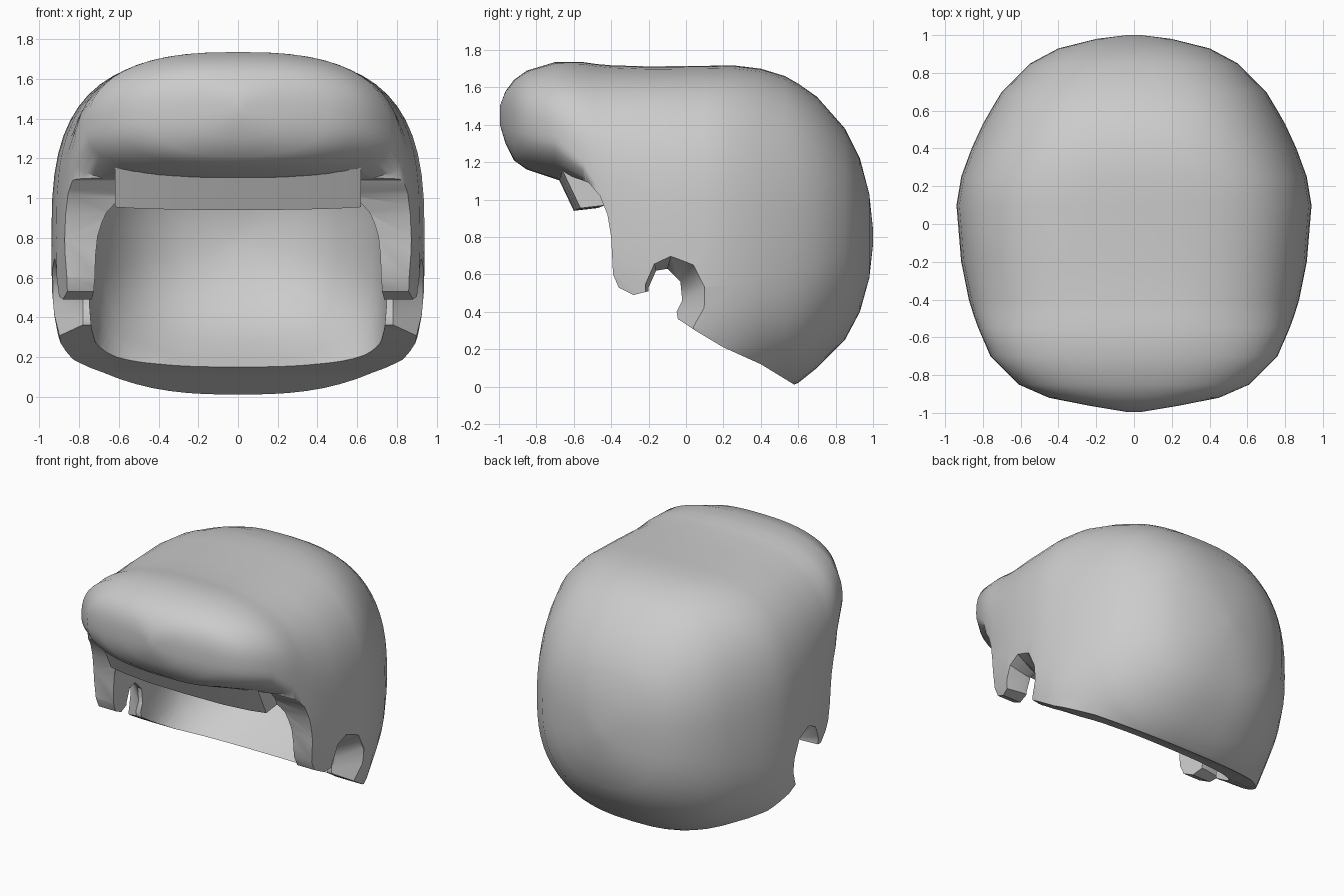
import bpy, bmesh, math

if "Cube" in bpy.data.objects:
    bpy.data.objects.remove(bpy.data.objects["Cube"], do_unlink=True)

grey = bpy.data.materials.new("soft grey")
grey.use_nodes = True
grey.diffuse_color = (0.6, 0.6, 0.6, 1)
grey.node_tree.nodes["Principled BSDF"].inputs["Base Color"].default_value = (0.6, 0.6, 0.6, 1)


def skin(name, rings):
    """Closed solid through a list of equal-length point rings."""
    bm = bmesh.new()
    loops = [[bm.verts.new(p) for p in ring] for ring in rings]
    count = len(loops[0])
    for a, b in zip(loops, loops[1:]):
        for i in range(count):
            j = (i + 1) % count
            bm.faces.new((a[i], a[j], b[j], b[i]))
    bm.faces.new(loops[0])
    bm.faces.new(loops[-1])
    bmesh.ops.recalc_face_normals(bm, faces=bm.faces)
    mesh = bpy.data.meshes.new(name)
    bm.to_mesh(mesh)
    bm.free()
    obj = bpy.data.objects.new(name, mesh)
    bpy.context.collection.objects.link(obj)
    mesh.materials.append(grey)
    return obj


def section(y, w, mid, top, bottom, n, count=56):
    """Rounded-box cross-section across the head at depth y."""
    ring = []
    for i in range(count):
        t = 2 * math.pi * i / count
        c, s = math.cos(t), math.sin(t)
        height = (top - mid) if s > 0 else (mid - bottom)
        ring.append((math.copysign(w * abs(c) ** (2 / n), c), y,
                     mid + math.copysign(height * abs(s) ** (2 / n), s)))
    return ring


def profile(points, x, dy=0, dz=0):
    return [(x, y + dy, z + dz) for y, z in points]


def carve(obj, cutter):
    mod = obj.modifiers.new("carve", 'BOOLEAN')
    mod.operation, mod.solver, mod.object = 'DIFFERENCE', 'EXACT', cutter
    bpy.context.view_layer.objects.active = obj
    bpy.ops.object.modifier_apply(modifier=mod.name)
    bpy.data.objects.remove(cutter, do_unlink=True)


# Outer volume: fringe roll, flat crown and round back
outer = [
    (-0.995, .04, 1.45, 1.50, 1.40, 2.2), (-0.965, .22, 1.43, 1.58, 1.30, 2.3),
    (-0.92, .45, 1.42, 1.64, 1.21, 2.4), (-0.85, .61, 1.39, 1.69, 1.16, 2.5),
    (-0.70, .76, 1.34, 1.735, 1.11, 2.5), (-0.55, .825, 1.2, 1.735, 1.06, 2.6),
    (-0.48, .85, 1.08, 1.725, .6, 2.75), (-0.4, .875, .95, 1.718, 0, 2.9),
    (-0.2, .915, .8, 1.712, -.15, 3.1), (0.1, .94, .75, 1.715, -.15, 3.1),
    (0.25, .915, .75, 1.718, -.14, 3), (0.4, .86, .75, 1.70, -.06, 2.8),
    (0.53, .80, .75, 1.66, -.01, 2.7), (0.6, .76, .76, 1.62, .02, 2.7),
    (0.7, .70, .78, 1.55, .1, 2.6), (0.85, .55, .8, 1.38, .25, 2.5),
    (0.93, .40, .8, 1.22, .4, 2.4), (0.98, .20, .8, 1.03, .58, 2.3),
    (1.0, .04, .8, .84, .76, 2.2)]
hair = skin("hair_shell", [section(*s) for s in outer])

# Hollow for the head, following the shell
hollow = [
    (-0.46, .70, .5, 1.2, -.3, 2.6), (-0.4, .72, .55, 1.34, -.3, 2.7),
    (-0.2, .75, .6, 1.5, -.3, 2.8), (0.1, .75, .65, 1.53, -.1, 3),
    (0.3, .72, .7, 1.5, .13, 3), (0.4, .68, .72, 1.45, .19, 2.9),
    (0.55, .59, .75, 1.35, .28, 2.7), (0.68, .46, .78, 1.2, .4, 2.5),
    (0.77, .28, .8, 1.04, .56, 2.3), (0.81, .06, .8, .86, .74, 2.2)]
carve(hair, skin("head_hollow", [section(*s) for s in hollow]))

# Face opening, sideburns and slanted nape
opening = [(.8, -.12), (.58, .01), (.4, .12), (.2, .21), (.05, .3), (-.04, .36),
           (-.17, .37), (-.2, .51), (-.28, .49), (-.36, .53), (-.39, .6), (-.4, .8),
           (-.42, .92), (-.46, 1.02), (-.52, 1.09), (-.6, 1.12), (-.7, 1.1),
           (-1.3, 1), (-1.3, -.4), (.8, -.4)]
carve(hair, skin("face_opening", [profile(opening, -1.2), profile(opening, 1.2)]))

# Ear notches, flaring outwards
notch_in = [(-.2, .3), (-.2, .53), (-.16, .62), (-.1, .63), (-.03, .56),
            (-.02, .46), (-.05, .4), (-.04, .34), (.03, .2)]
notch_out = [(-.2, .3), (-.22, .55), (-.17, .66), (-.08, .7), (.04, .65),
             (.1, .53), (.1, .42), (.06, .3), (.06, .2)]
for side in (-1, 1):
    carve(hair, skin("ear_notch", [
        profile(notch_in, side * .5), profile(notch_in, side * .78),
        profile(notch_out, side * .93), profile(notch_out, side * 1.1)]))

# Lining that hangs below the fringe on the forehead
lining_shape = [(-.7, 1.15), (-.6, .94), (-.47, .955), (-.43, 1.06), (-.43, 1.2), (-.66, 1.24)]
lining = skin("forehead_lining", [
    profile(lining_shape, x, .15 * abs(x) ** 3, .06 * abs(x) ** 3)
    for x in (-.62, -.5, -.3, 0, .3, .5, .62)])

# Smooth surfaces with crisp cut edges
for part in (hair, lining):
    bpy.ops.object.select_all(action='DESELECT')
    part.select_set(True)
    bpy.context.view_layer.objects.active = part
    bpy.ops.object.shade_smooth_by_angle(angle=math.radians(38))
